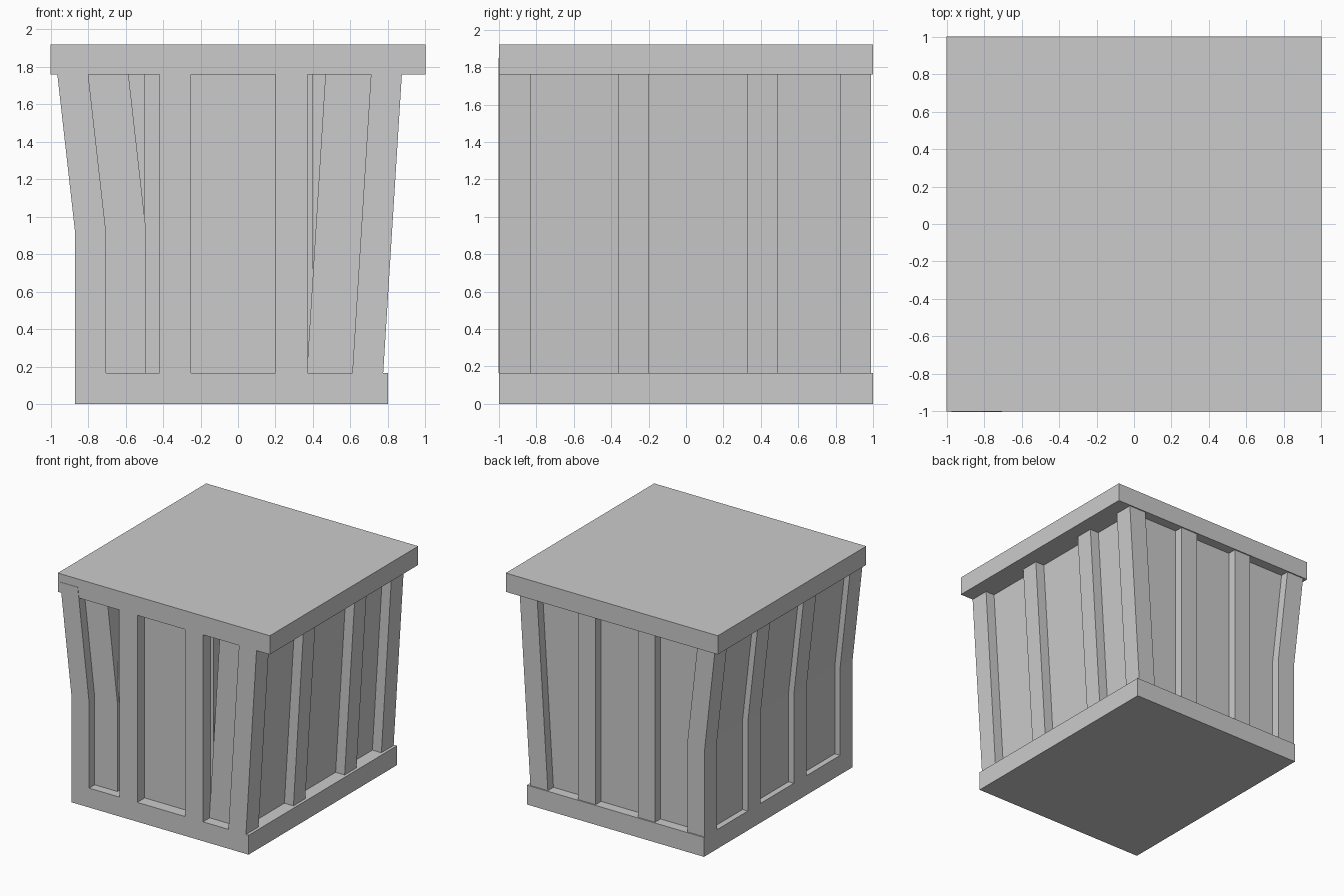
import bpy, bmesh

if "Cube" in bpy.data.objects:
    bpy.data.objects.remove(bpy.data.objects["Cube"])

Z0, Z1 = 0.165, 1.765
# outer wall lines (x, z): the left side bends, the right side leans
LEFT = [(-0.87, Z0), (-0.87, 0.92), (-0.965, Z1)]
RIGHT = [(0.775, Z0), (0.875, Z1)]


def prism(name, profile, y0, y1):
    """Extrude an x-z outline from y0 to y1."""
    bm = bmesh.new()
    face = bm.faces.new([bm.verts.new((x, y0, z)) for x, z in profile])
    ext = bmesh.ops.extrude_face_region(bm, geom=[face])
    moved = [v for v in ext["geom"] if isinstance(v, bmesh.types.BMVert)]
    bmesh.ops.translate(bm, verts=moved, vec=(0, y1 - y0, 0))
    bmesh.ops.recalc_face_normals(bm, faces=bm.faces)
    mesh = bpy.data.meshes.new(name)
    bm.to_mesh(mesh)
    bm.free()
    ob = bpy.data.objects.new(name, mesh)
    bpy.context.collection.objects.link(ob)
    return ob


def box(name, x0, x1, y0, y1, z0, z1):
    return prism(name, [(x0, z0), (x1, z0), (x1, z1), (x0, z1)], y0, y1)


def strip(name, line, a, b, y0, y1):
    """Band following a wall line, from inset a to inset b."""
    s = 1 if line[0][0] < 0 else -1
    outer = [(x + s * a, z) for x, z in line]
    inner = [(x + s * b, z) for x, z in reversed(line)]
    return prism(name, outer + inner, y0, y1)


# base and lid slabs
box("base", -0.87, 0.80, -1, 1, 0, Z0)
box("lid", -1, 1, -1, 1, 1.76, 1.92)

# recessed wall panels
box("core", -0.50, 0.40, -0.90, 0.915, Z0, Z1)
strip("left_panel", LEFT, 0.05, 0.38, -0.925, 0.91)
strip("right_panel", RIGHT, 0.085, 0.408, -0.91, 0.91)
prism("back_panel", [(-0.75, Z0), (0.65, Z0), (0.74, Z1), (-0.85, Z1)], 0.80, 0.915)

# corner posts; the front left one runs up over the lid edge
strip("front_left_post", LEFT + [(-0.975, 1.85)], 0, 0.165, -1.003, -0.835)
strip("front_right_post", RIGHT, 0, 0.165, -1, -0.83)
strip("back_left_post", LEFT, 0, 0.165, 0.825, 0.99)
strip("back_right_post", RIGHT, 0, 0.165, 0.825, 0.99)

# side battens
for i, (y0, y1) in enumerate([(-0.38, -0.21), (0.24, 0.41)]):
    strip(f"left_batten_{i}", LEFT, 0, 0.165, y0, y1)
for i, (y0, y1) in enumerate([(-0.36, -0.20), (0.33, 0.49)]):
    strip(f"right_batten_{i}", RIGHT, 0, 0.165, y0, y1)

# front and back battens
for i, (x0, x1) in enumerate([(-0.42, -0.25), (0.20, 0.37)]):
    box(f"front_batten_{i}", x0, x1, -1, -0.835, Z0, Z1)
for i, (x0, x1) in enumerate([(-0.40, -0.24), (0.16, 0.325)]):
    box(f"back_batten_{i}", x0, x1, 0.825, 0.99, Z0, Z1)
